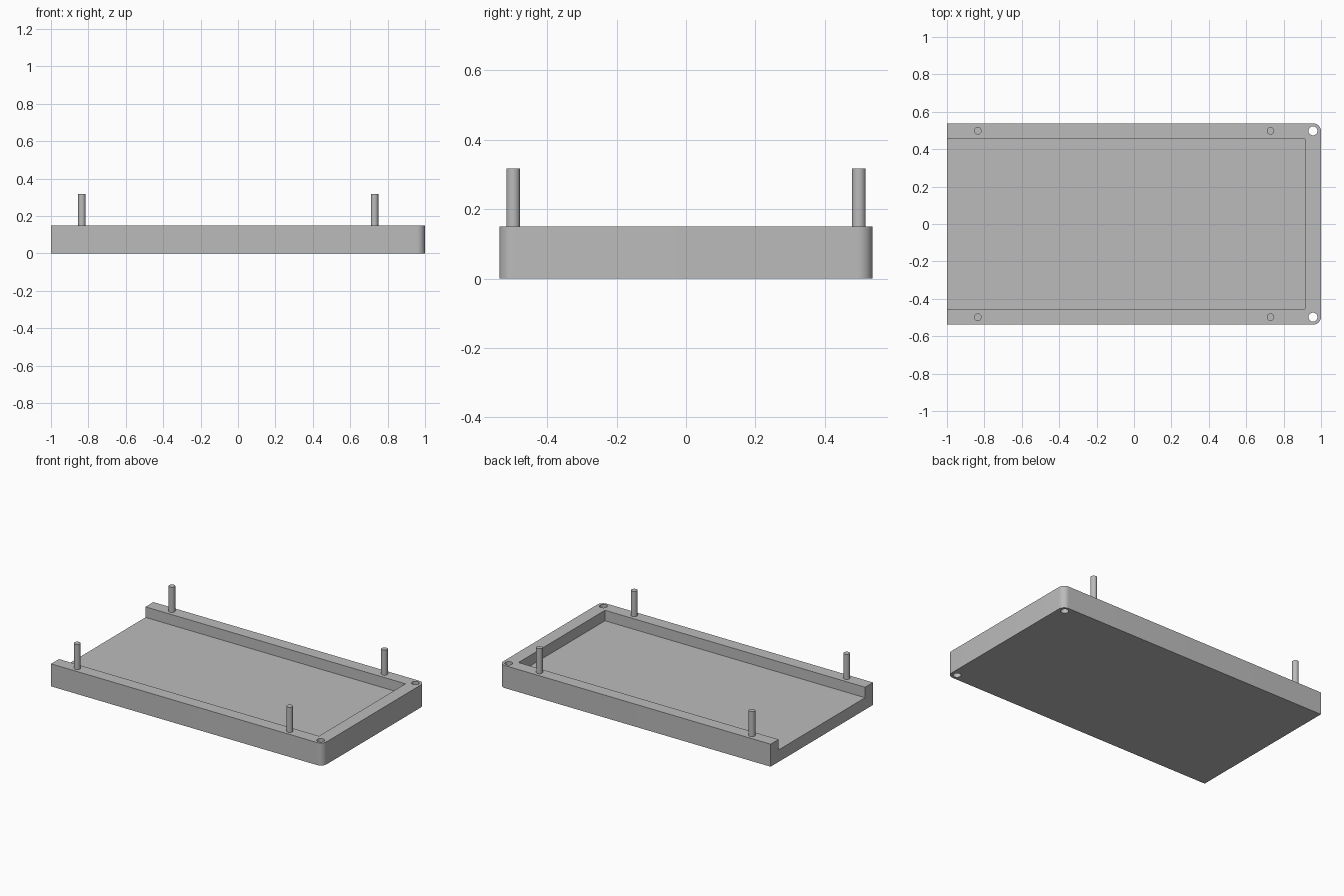
import bpy
import bmesh
from math import pi, sin, cos

if "Cube" in bpy.data.objects:
    bpy.data.objects.remove(bpy.data.objects["Cube"], do_unlink=True)

HALF_X, HALF_Y, HEIGHT, FLOOR = 1.0, 0.538, 0.15, 0.08
CORNER = 0.042
SIDE_Y = 0.498

grey = bpy.data.materials.new("plain grey")
grey.use_nodes = True
grey.diffuse_color = (0.5, 0.5, 0.5, 1)
grey.node_tree.nodes["Principled BSDF"].inputs["Base Color"].default_value = (0.5, 0.5, 0.5, 1)


def prism(name, outline, z0, z1):
    """Extrude a closed 2D outline from z0 to z1."""
    bm = bmesh.new()
    face = bm.faces.new([bm.verts.new((x, y, z0)) for x, y in outline])
    top = bmesh.ops.extrude_face_region(bm, geom=[face])["geom"]
    bmesh.ops.translate(bm, vec=(0, 0, z1 - z0),
                        verts=[v for v in top if isinstance(v, bmesh.types.BMVert)])
    bmesh.ops.recalc_face_normals(bm, faces=bm.faces)
    mesh = bpy.data.meshes.new(name)
    bm.to_mesh(mesh)
    bm.free()
    mesh.materials.append(grey)
    obj = bpy.data.objects.new(name, mesh)
    bpy.context.collection.objects.link(obj)
    return obj


def arc(cx, cy, r, start, end, steps):
    return [(cx + r * cos(start + (end - start) * i / steps),
             cy + r * sin(start + (end - start) * i / steps)) for i in range(steps + 1)]


def circle(cx, cy, r, sides=32):
    return arc(cx, cy, r, 0, 2 * pi, sides)[:-1]


def activate(obj):
    bpy.ops.object.select_all(action='DESELECT')
    obj.select_set(True)
    bpy.context.view_layer.objects.active = obj


def cut(obj, cutter):
    cutter.hide_render = True
    mod = obj.modifiers.new("cut", 'BOOLEAN')
    mod.operation = 'DIFFERENCE'
    mod.solver = 'EXACT'
    mod.object = cutter
    activate(obj)
    bpy.ops.object.modifier_apply(modifier=mod.name)
    bpy.data.objects.remove(cutter, do_unlink=True)


def smooth(obj):
    activate(obj)
    bpy.ops.object.shade_smooth_by_angle(angle=pi / 6)


# Tray body: square left end, rounded right end
cx, cy = HALF_X - CORNER, HALF_Y - CORNER
outline = ([(-HALF_X, HALF_Y), (-HALF_X, -HALF_Y)]
           + arc(cx, -cy, CORNER, -pi / 2, 0, 10)
           + arc(cx, cy, CORNER, 0, pi / 2, 10))
tray = prism("tray", outline, 0, HEIGHT)

# Recess, open at the left end
recess = [(-1.1, -0.455), (0.915, -0.455), (0.915, 0.455), (-1.1, 0.455)]
cut(tray, prism("recess_cutter", recess, FLOOR, 0.3))

# Corner through-holes
for side in (-1, 1):
    cut(tray, prism("hole_cutter", circle(0.957, side * SIDE_Y, 0.024), -0.1, 0.3))
smooth(tray)

# Upright pins on the side rails
for end, x in (("left", 0.73), ("right", -0.835)):
    for place, side in (("front", -1), ("back", 1)):
        pin = prism(f"{place}_{end}_pin", circle(x, side * SIDE_Y, 0.02), 0.1, 0.317)
        smooth(pin)
